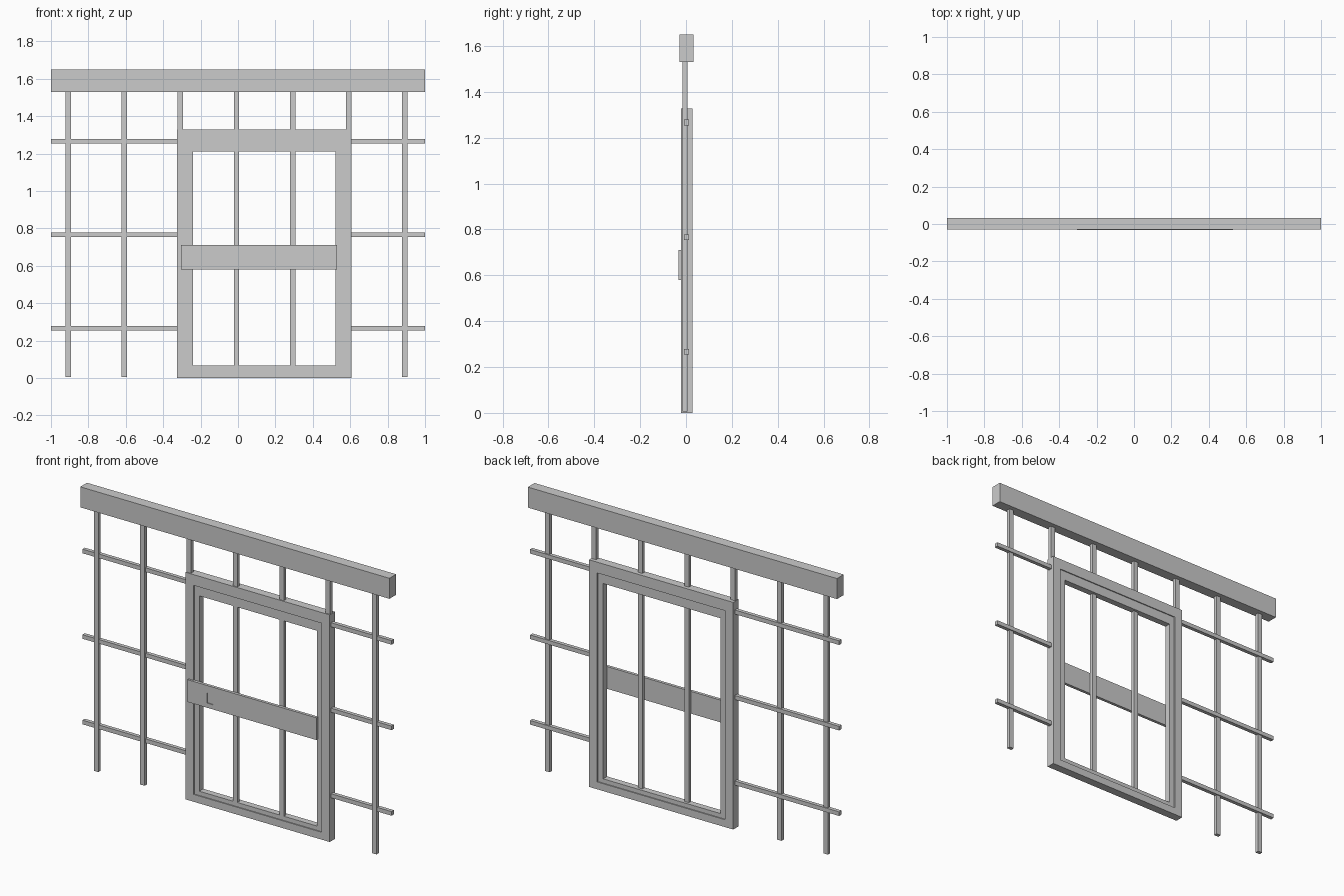
import bpy, bmesh

if "Cube" in bpy.data.objects:
    bpy.data.objects.remove(bpy.data.objects["Cube"])


def finish(bm, name):
    bmesh.ops.recalc_face_normals(bm, faces=bm.faces)
    mesh = bpy.data.meshes.new(name)
    bm.to_mesh(mesh)
    bm.free()
    ob = bpy.data.objects.new(name, mesh)
    bpy.context.collection.objects.link(ob)
    return ob


def loft(name, loops, closed):
    """Join rectangles (x0, x1, z0, z1, y) in order; closed makes a ring, else caps the ends."""
    bm = bmesh.new()
    rings = [[bm.verts.new((x, y, z)) for x, z in ((x0, z0), (x1, z0), (x1, z1), (x0, z1))]
             for x0, x1, z0, z1, y in loops]
    pairs = list(zip(rings, rings[1:]))
    if closed:
        pairs.append((rings[-1], rings[0]))
    else:
        bm.faces.new(rings[0])
        bm.faces.new(rings[-1])
    for a, b in pairs:
        for i in range(4):
            j = (i + 1) % 4
            bm.faces.new((a[i], a[j], b[j], b[i]))
    return finish(bm, name)


def box(name, x0, x1, y0, y1, z0, z1):
    return loft(name, [(x0, x1, z0, z1, y0), (x0, x1, z0, z1, y1)], False)


# Top beam
box("top_beam", -1, 1, -0.029, 0.033, 1.53, 1.65)

# Vertical bars: full height outside the gate, short above the stiles
BOTTOMS = (0.005, 0.005, 1.32, 0.03, 0.03, 1.32, 0.005)
for i, bottom in enumerate(BOTTOMS):
    x = -0.908 + 0.3 * i
    box(f"vertical_bar_{i + 1}", x - 0.0145, x + 0.0145, -0.015, 0.0065, bottom, 1.535)

# Horizontal rails either side of the gate frame
for i in range(3):
    z = 0.266 + 0.5 * i
    box(f"left_rail_{i + 1}", -1, -0.31, -0.009, 0.013, z - 0.012, z + 0.012)
    box(f"right_rail_{i + 1}", 0.59, 1, -0.009, 0.013, z - 0.012, z + 0.012)

# Gate frame with a raised outer rim and a shallow step on both faces
outer = (-0.325, 0.608, 0, 1.328)
step = (-0.272, 0.555, 0.043, 1.265)
inner = (-0.24, 0.52, 0.068, 1.21)
F, B, D = -0.021, 0.028, 0.006
loft("gate_frame", [outer + (B,), outer + (F,), step + (F,), step + (F + D,),
                    inner + (F + D,), inner + (B - D,), step + (B - D,), step + (B,)], True)

# Lock plate with a small recess
plate = (-0.305, 0.53, 0.58, 0.71)
slot = (-0.178, -0.138, 0.607, 0.667)
loft("lock_plate", [plate + (-0.0155,), plate + (-0.033,), slot + (-0.033,), slot + (-0.028,)], False)
